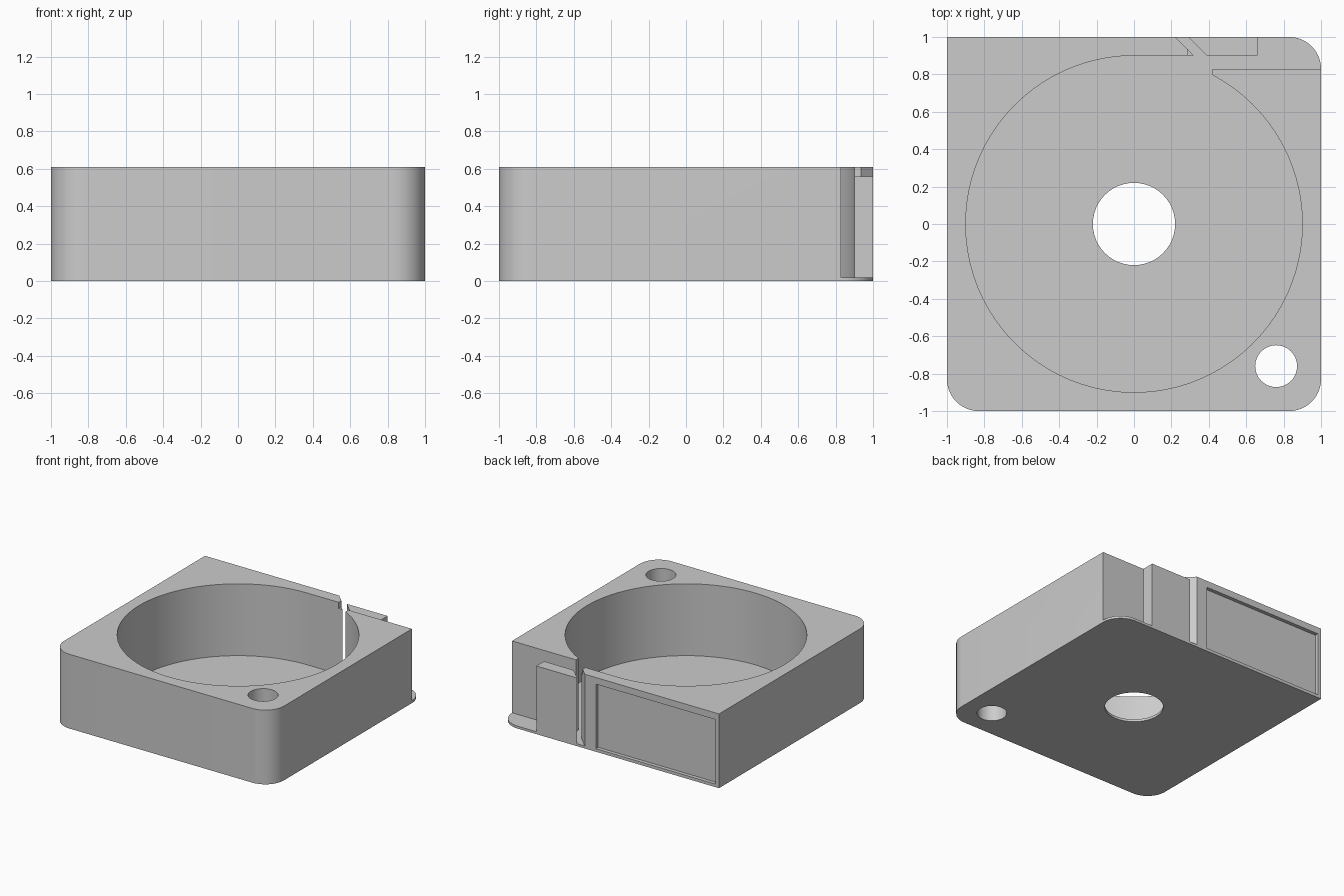
import bpy, bmesh
from math import cos, sin, pi, atan2, radians

cube = bpy.data.objects.get("Cube")
if cube:
    bpy.data.objects.remove(cube, do_unlink=True)

HEIGHT, FLOOR, LEDGE = 0.61, 0.02, 0.56
CORNER, BORE = 0.17, 0.9

grey = bpy.data.materials.new("plain grey")
grey.use_nodes = True
colour = (0.6, 0.6, 0.6, 1)
grey.diffuse_color = colour
grey.node_tree.nodes["Principled BSDF"].inputs["Base Color"].default_value = colour


def arc(cx, cy, r, start, end, steps):
    return [(cx + r * cos(start + (end - start) * i / steps),
             cy + r * sin(start + (end - start) * i / steps)) for i in range(steps + 1)]


def prism(name, outline, z0, z1):
    """Extrude a flat outline from z0 up to z1."""
    bm = bmesh.new()
    face = bm.faces.new([bm.verts.new((x, y, z0)) for x, y in outline])
    top = bmesh.ops.extrude_face_region(bm, geom=[face])["geom"]
    for v in top:
        if isinstance(v, bmesh.types.BMVert):
            v.co.z = z1
    bmesh.ops.recalc_face_normals(bm, faces=bm.faces)
    mesh = bpy.data.meshes.new(name)
    bm.to_mesh(mesh)
    bm.free()
    mesh.materials.append(grey)
    ob = bpy.data.objects.new(name, mesh)
    bpy.context.collection.objects.link(ob)
    return ob


def rect(x0, x1, y0, y1):
    return [(x0, y0), (x1, y0), (x1, y1), (x0, y1)]


def combine(target, tool, operation):
    """Apply a boolean and discard the tool."""
    mod = target.modifiers.new(operation, 'BOOLEAN')
    mod.operation, mod.object, mod.solver = operation, tool, 'EXACT'
    bpy.context.view_layer.objects.active = target
    bpy.ops.object.modifier_apply(modifier=mod.name)
    bpy.data.objects.remove(tool, do_unlink=True)


# Two rounded front corners, shared by the wall and the floor
c = 1 - CORNER
front = arc(-c, -c, CORNER, pi, 1.5 * pi, 12) + arc(c, -c, CORNER, -pi / 2, 0, 12)

# Wall: a square shell round the bore, open at the exit slot
slot_x, slot_y = 0.42, 0.83
slot_angle = atan2((BORE**2 - slot_x**2) ** 0.5, slot_x)
wall = ([(-1, 1)] + front + [(1, slot_y), (slot_x, slot_y)]
        + arc(0, 0, BORE, slot_angle, -1.5 * pi, 80)
        + [(0.32, BORE), (0.22, 1)])
casing = prism("casing", wall, 0, HEIGHT)

# Floor plate, with the back left corner rounded
floor = prism("floor", [(-1, 1)] + front + arc(c, c, CORNER, 0, pi / 2, 12), 0, FLOOR)
combine(casing, floor, 'UNION')

# Guide block beside the slot
guide = prism("guide_block", [(0.39, BORE), (0.66, BORE), (0.66, 1), (0.29, 1)], 0, LEDGE)
combine(casing, guide, 'UNION')

# Holes, blunted slot tip and the shallow back panel
cuts = [
    ("centre_hole", arc(0, 0, 0.22, 0, 2 * pi, 48)[:-1], -0.1, 0.7),
    ("corner_hole", arc(0.76, -0.76, 0.112, 0, 2 * pi, 32)[:-1], -0.1, 0.7),
    ("tip_cut", rect(0.285, 0.36, 0.87, 0.97), LEDGE, 0.7),
    ("back_panel", rect(-0.97, 0.12, 0.97, 1.1), 0.025, 0.555),
]
for cut in cuts:
    combine(casing, prism(*cut), 'DIFFERENCE')

# Smooth curves, crisp edges
bpy.ops.object.select_all(action='DESELECT')
casing.select_set(True)
bpy.context.view_layer.objects.active = casing
bpy.ops.object.shade_smooth_by_angle(angle=radians(30))
